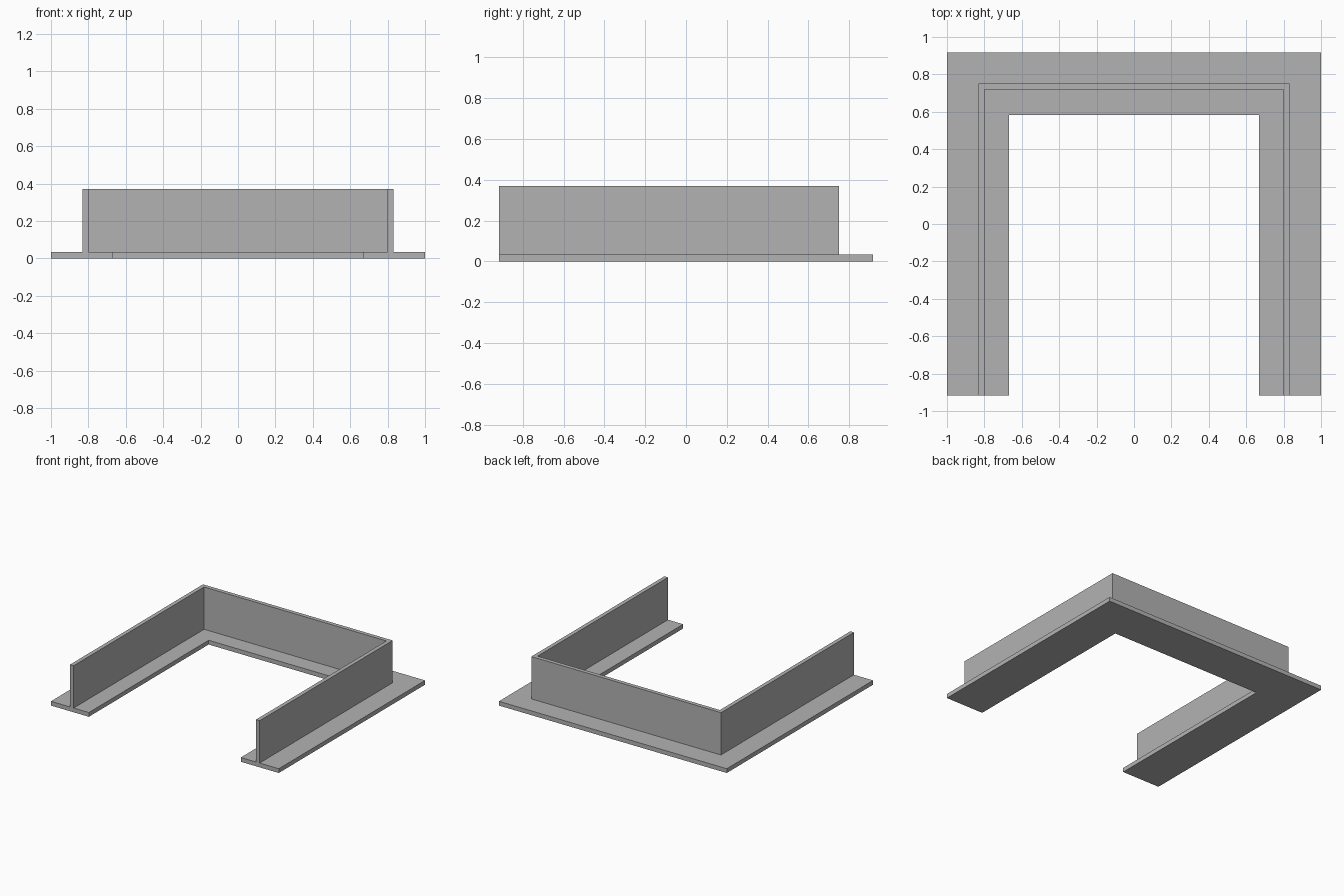
import bpy
import bmesh

cube = bpy.data.objects.get("Cube")
if cube:
    bpy.data.objects.remove(cube, do_unlink=True)

# Single plain grey
grey = bpy.data.materials.new("plain_grey")
grey.use_nodes = True
colour = (0.45, 0.45, 0.45, 1.0)
grey.diffuse_color = colour
grey.node_tree.nodes["Principled BSDF"].inputs["Base Color"].default_value = colour

FRONT = -0.917


def u_channel(name, outer_x, outer_y, width, bottom, top):
    """U-shaped strip, open at the front, extruded from bottom to top."""
    ix, iy = outer_x - width, outer_y - width
    half = [(outer_x, FRONT), (outer_x, outer_y), (ix, iy), (ix, FRONT)]
    bm = bmesh.new()
    right_side = [bm.verts.new((-x, y, bottom)) for x, y in half]
    left_side = [bm.verts.new((x, y, bottom)) for x, y in half]
    # Two legs and the back run, mitred at the corners
    bm.faces.new(left_side)
    bm.faces.new(right_side[::-1])
    bm.faces.new((left_side[1], right_side[1], right_side[2], left_side[2]))
    result = bmesh.ops.extrude_face_region(bm, geom=bm.faces[:])
    raised = [v for v in result["geom"] if isinstance(v, bmesh.types.BMVert)]
    bmesh.ops.translate(bm, verts=raised, vec=(0, 0, top - bottom))
    bmesh.ops.recalc_face_normals(bm, faces=bm.faces)
    mesh = bpy.data.meshes.new(name)
    bm.to_mesh(mesh)
    bm.free()
    mesh.materials.append(grey)
    obj = bpy.data.objects.new(name, mesh)
    bpy.context.collection.objects.link(obj)
    return obj


# Flat base flange and the upright wall standing on it
u_channel("base_flange", 1.0, 0.917, 0.333, 0.0, 0.034)
u_channel("upright_wall", 0.832, 0.75, 0.032, 0.034, 0.37)
